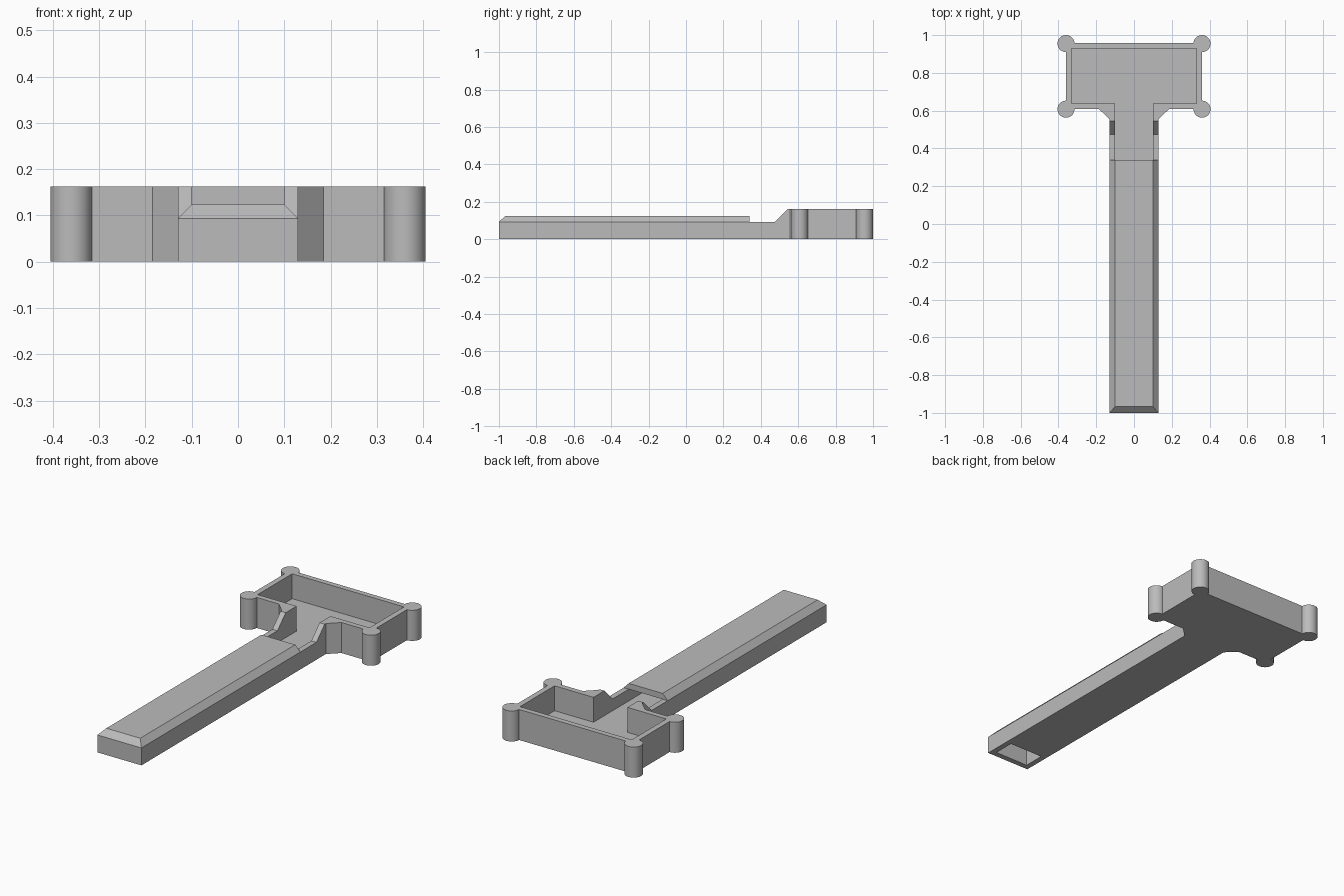
import bpy
import bmesh
from mathutils import Vector

cube = bpy.data.objects.get("Cube")
if cube:
    bpy.data.objects.remove(cube, do_unlink=True)

grey = bpy.data.materials.new("plain grey")
grey.use_nodes = True
grey.diffuse_color = (0.5, 0.5, 0.5, 1)
grey.node_tree.nodes["Principled BSDF"].inputs["Base Color"].default_value = (0.5, 0.5, 0.5, 1)

TOP, RIM, LID, FLOOR = 0.163, 0.093, 0.124, 0.03
HALF, SLOT = 0.13, 0.1          # handle and channel half widths
FRONT, LID_END = -1.0, 0.34


def finish(name, bm):
    bmesh.ops.recalc_face_normals(bm, faces=bm.faces[:])
    mesh = bpy.data.meshes.new(name)
    bm.to_mesh(mesh)
    bm.free()
    mesh.materials.append(grey)
    obj = bpy.data.objects.new(name, mesh)
    bpy.context.collection.objects.link(obj)
    return obj


def prism(name, start, offset):
    """Extrude a closed outline of 3D points along an offset."""
    bm = bmesh.new()
    face = bm.faces.new([bm.verts.new(p) for p in start])
    new = bmesh.ops.extrude_face_region(bm, geom=[face])["geom"]
    moved = [v for v in new if isinstance(v, bmesh.types.BMVert)]
    bmesh.ops.translate(bm, verts=moved, vec=Vector(offset))
    return finish(name, bm)


def mirrored(half, z):
    """Complete a right-hand outline symmetrically about x = 0."""
    return [(x, y, z) for x, y in half] + [(-x, y, z) for x, y in reversed(half)]


def select_only(obj):
    bpy.ops.object.select_all(action='DESELECT')
    obj.select_set(True)
    bpy.context.view_layer.objects.active = obj


def combine(obj, tool, operation):
    mod = obj.modifiers.new(operation.lower(), 'BOOLEAN')
    mod.operation, mod.solver, mod.object = operation, 'EXACT', tool
    select_only(obj)
    bpy.ops.object.modifier_apply(modifier=mod.name)
    bpy.data.objects.remove(tool, do_unlink=True)


# Tray and handle as one T-shaped block
outline = [(HALF, FRONT), (HALF, 0.555), (0.185, 0.608), (0.36, 0.608), (0.36, 0.957)]
body = prism("tray_and_handle", mirrored(outline, 0), (0, 0, TOP))

# Lower the handle, with a ramp up to the tray
ramp = [(-1.1, RIM), (0.475, RIM), (0.545, TOP), (0.545, 0.3), (-1.1, 0.3)]
combine(body, prism("ramp_cutter", [(-0.5, y, z) for y, z in ramp], (1, 0, 0)), 'DIFFERENCE')

# Round corner posts
for x in (-0.36, 0.36):
    for y in (0.608, 0.955):
        bm = bmesh.new()
        bmesh.ops.create_cone(bm, cap_ends=True, segments=48, radius1=0.045,
                              radius2=0.045, depth=TOP)
        bmesh.ops.translate(bm, verts=bm.verts[:], vec=(x, y, TOP / 2))
        combine(body, finish("corner_post", bm), 'UNION')

# Tray cavity running into the handle channel
cavity = [(SLOT, -0.97), (SLOT, 0.637), (0.33, 0.637), (0.33, 0.928)]
combine(body, prism("cavity_cutter", mirrored(cavity, FLOOR), (0, 0, 0.3)), 'DIFFERENCE')

# Outlet through the underside at the front end
outlet = [(SLOT, -0.97), (SLOT, -0.855)]
combine(body, prism("outlet_cutter", mirrored(outlet, -0.1), (0, 0, 0.15)), 'DIFFERENCE')

select_only(body)
bpy.ops.object.shade_smooth_by_angle(angle=0.4)

# Cover over the channel, bevelled on the sides and front
lid = prism("handle_cover", mirrored([(HALF, FRONT), (HALF, LID_END)], RIM), (0, 0, LID - RIM))
for v in lid.data.vertices:
    if v.co.z > (RIM + LID) / 2:
        v.co.x = SLOT if v.co.x > 0 else -SLOT
        if v.co.y < 0:
            v.co.y = FRONT + 0.033
